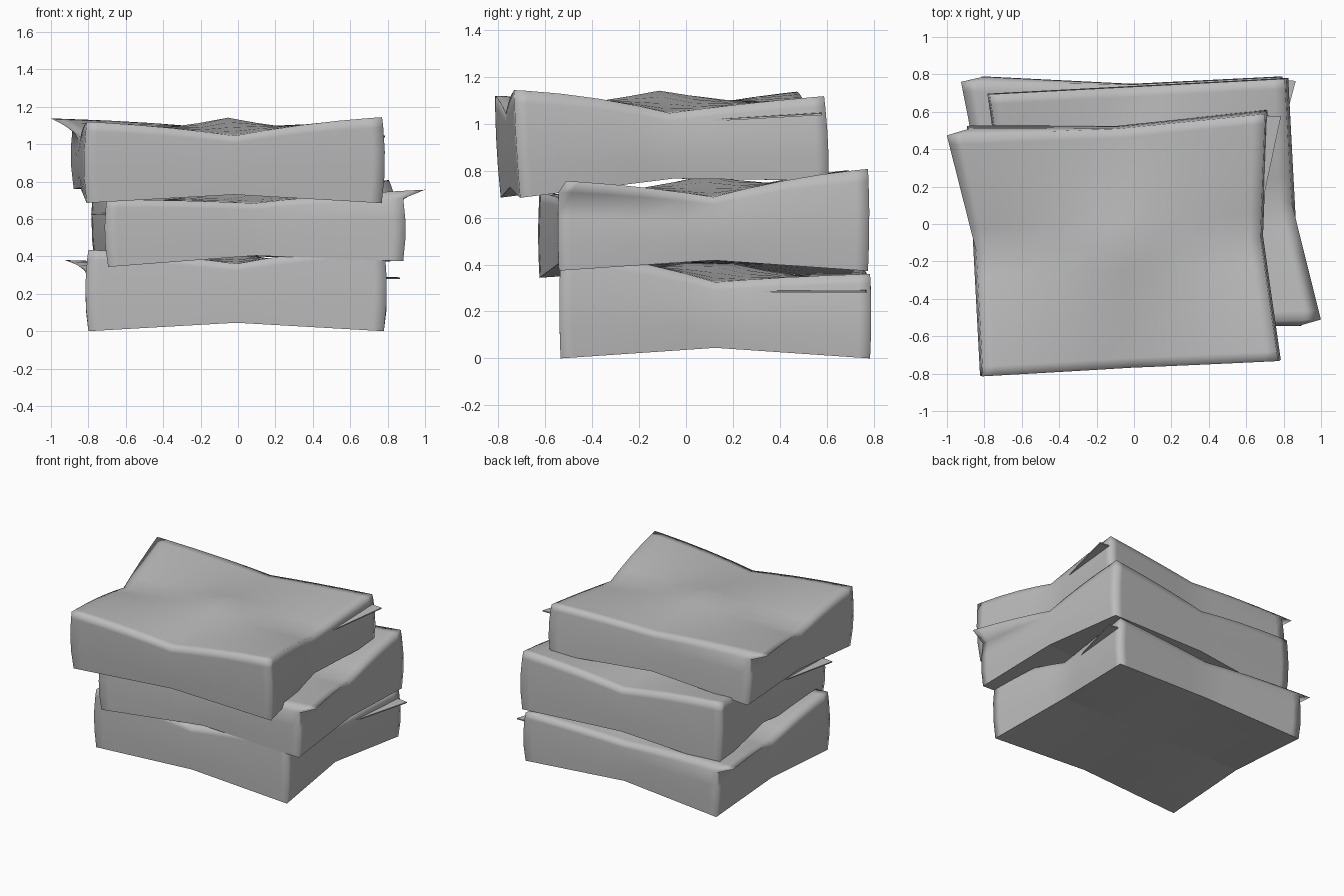
import bpy, bmesh
from math import radians
from mathutils import Matrix, Vector

cube = bpy.data.objects.get("Cube")
if cube:
    bpy.data.objects.remove(cube, do_unlink=True)

grey = bpy.data.materials.new("plain grey")
grey.use_nodes = True
grey.diffuse_color = (0.5, 0.5, 0.5, 1)
grey.node_tree.nodes["Principled BSDF"].inputs["Base Color"].default_value = (0.5, 0.5, 0.5, 1)

# Upper surface heights: front, middle and back rows, each from right to left
HEIGHTS = ((0.435, 0.36, 0.46), (0.315, 0.42, 0.325), (0.38, 0.325, 0.36))
LEVELS = (0, 0.3, 0.6, 0.88, 1)
STEPS = (-1, -0.92, -0.7, -0.45, -0.2, 0, 0.2, 0.45, 0.7, 0.92, 1)


def blend(values, t):
    """Ease outward through three values as t goes from -1 to 1."""
    s = abs(t) * (1.5 - 0.5 * abs(t))
    end = values[2] if t > 0 else values[0]
    return values[1] + (end - values[1]) * s


def warp(u, v, level):
    """Sag, bulge and flare one point of a folded cloth block."""
    w = LEVELS[level]
    top = blend([blend(row, u) for row in HEIGHTS], v)
    low = 0.045 * (1 - abs(u * v))
    swell = w * (1 - w)
    x = -0.01 + 0.79 * u * (1 + 0.08 * swell)
    y = 0.125 + 0.66 * v * (1 + 0.03 * swell)
    # pinched edge middles on the left and back sides
    x -= 0.06 * max(u, 0) * (1 - abs(v))
    y -= 0.04 * max(v, 0) * (1 - abs(u))
    # upper layer pulled out into a loose corner
    if level == len(LEVELS) - 1:
        x -= 0.125 * max(v, 0) * max(-u, 0) ** 2
        y -= 0.025 * max(v, 0) * max(-u, 0)
    return Vector((x, y, low + (top - low) * w))


def make_block(name, matrix):
    n, m = len(STEPS) - 1, len(LEVELS) - 1
    bm = bmesh.new()
    verts = {}

    def vert(i, j, k):
        if (i, j, k) not in verts:
            verts[i, j, k] = bm.verts.new(warp(STEPS[i], STEPS[j], k))
        return verts[i, j, k]

    # top and underside
    for i in range(n):
        for j in range(n):
            ring = ((i, j), (i + 1, j), (i + 1, j + 1), (i, j + 1))
            bm.faces.new([vert(a, b, m) for a, b in ring]).smooth = True
            bm.faces.new([vert(a, b, 0) for a, b in reversed(ring)])
    # side walls
    rim = ([(i, 0) for i in range(n)] + [(n, j) for j in range(n)]
           + [(n - i, n) for i in range(n)] + [(0, n - j) for j in range(n)])
    for a, b in zip(rim, rim[1:] + rim[:1]):
        for k in range(m):
            bm.faces.new([vert(*a, k), vert(*b, k), vert(*b, k + 1), vert(*a, k + 1)]).smooth = True
        bm.edges.get((vert(*a, 0), vert(*b, 0))).smooth = False
    finish(bm, name, matrix)


def make_fold(name, matrix):
    """Thin lower layer peeking out at the back corner."""
    bm = bmesh.new()
    outline = ((0.74, 0.3, 0.28), (0.865, 0.765, 0.28), (0.72, 0.775, 0.285))
    lower = [bm.verts.new(p) for p in outline]
    upper = [bm.verts.new(Vector(p) + Vector((0, 0, 0.008))) for p in outline]
    bm.faces.new(lower[::-1])
    bm.faces.new(upper)
    for a in range(3):
        b = (a + 1) % 3
        bm.faces.new((lower[a], lower[b], upper[b], upper[a]))
    finish(bm, name, matrix)


def finish(bm, name, matrix):
    bm.transform(matrix)
    mesh = bpy.data.meshes.new(name)
    bm.to_mesh(mesh)
    bm.free()
    mesh.materials.append(grey)
    bpy.context.collection.objects.link(bpy.data.objects.new(name, mesh))


# Stack: name, centre, turn, pitch and roll in degrees
STACK = (
    ("lower", (0, 0.125, 0), 0, 0, 0),
    ("middle", (0.05, 0.075, 0.358), 183, 0, -1.1),
    ("upper", (-0.045, -0.09, 0.722), 3, 3.2, 0.2),
)
for name, centre, turn, pitch, roll in STACK:
    place = (Matrix.Translation(centre) @ Matrix.Rotation(radians(pitch), 4, "X")
             @ Matrix.Rotation(radians(roll), 4, "Y") @ Matrix.Rotation(radians(turn), 4, "Z")
             @ Matrix.Translation((0, -0.125, 0)))
    make_block(name + "_cloth", place)
    make_fold(name + "_cloth_fold", place)
